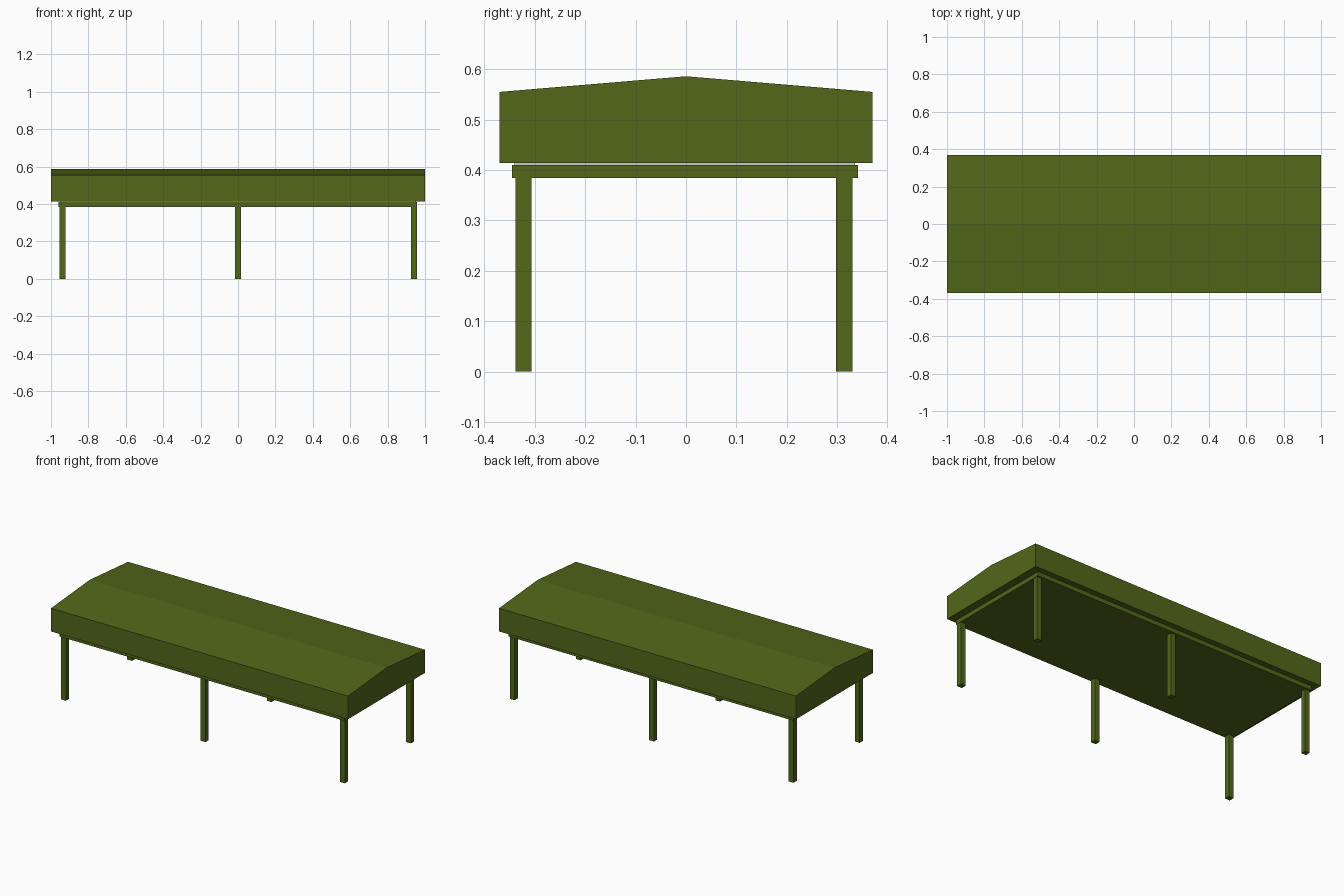
import bpy, bmesh

if "Cube" in bpy.data.objects:
    bpy.data.objects.remove(bpy.data.objects["Cube"])


def material(name, color):
    m = bpy.data.materials.new(name)
    m.diffuse_color = color
    m.use_nodes = True
    m.node_tree.nodes["Principled BSDF"].inputs["Base Color"].default_value = m.diffuse_color
    return m


green = material("olive_green", (0.085, 0.135, 0.01, 1))


def prism(name, profile, x0, x1, mat=None):
    """Extrude a (y, z) profile along x."""
    bm = bmesh.new()
    face = bm.faces.new([bm.verts.new((x0, y, z)) for y, z in profile])
    ext = bmesh.ops.extrude_face_region(bm, geom=[face])
    moved = [v for v in ext["geom"] if isinstance(v, bmesh.types.BMVert)]
    bmesh.ops.translate(bm, verts=moved, vec=(x1 - x0, 0, 0))
    bmesh.ops.recalc_face_normals(bm, faces=bm.faces)
    mesh = bpy.data.meshes.new(name)
    bm.to_mesh(mesh)
    bm.free()
    obj = bpy.data.objects.new(name, mesh)
    bpy.context.collection.objects.link(obj)
    if mat:
        mesh.materials.append(mat)
    return obj


def box(name, x0, x1, y0, y1, z0, z1, mat=None):
    return prism(name, [(y0, z0), (y1, z0), (y1, z1), (y0, z1)], x0, x1, mat)


# Canopy with a shallow gabled top and deep fascia
prism("canopy_roof",
      [(-0.37, 0.414), (0.37, 0.414), (0.37, 0.555), (0, 0.586), (-0.37, 0.555)],
      -1, 1, green)

# Thin grey joint and the ceiling slab below the canopy
box("ceiling_joint", -0.953, 0.953, -0.34, 0.335, 0.41, 0.414)
box("ceiling_slab", -0.96, 0.958, -0.345, 0.341, 0.384, 0.41, green)

# Two rows of three square posts
for row, y in (("front", -0.322), ("back", 0.314)):
    for side, x in (("left", -0.939), ("middle", 0.001), ("right", 0.94)):
        box(f"{row}_{side}_post", x - 0.016, x + 0.016, y - 0.016, y + 0.016,
            0, 0.384, green)
